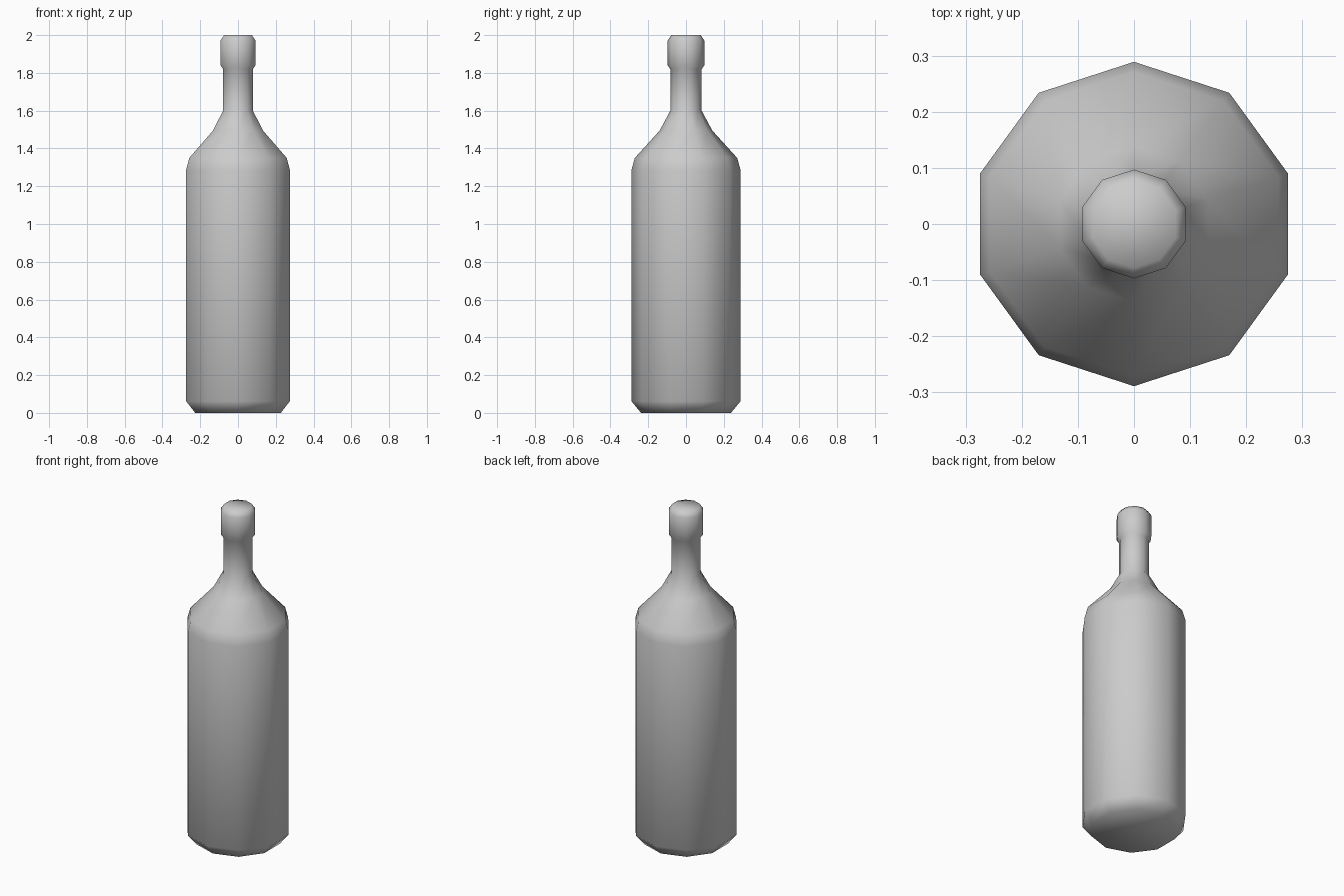
import bpy, bmesh, math

if "Cube" in bpy.data.objects:
    bpy.data.objects.remove(bpy.data.objects["Cube"])

SIDES = 10
# (radius, height) from base to mouth
profile = [
    (0.238, 0.0), (0.289, 0.062),                 # chamfered base
    (0.289, 1.285), (0.271, 1.35),                # body and shoulder edge
    (0.139, 1.495), (0.083, 1.60),                # sloping shoulder
    (0.083, 1.82), (0.097, 1.84),                 # neck and collar
    (0.097, 1.972), (0.078, 2.0),                 # rounded cap
]

bm = bmesh.new()
rings = []
for r, z in profile:
    ring = []
    for i in range(SIDES):
        a = math.pi / 2 + 2 * math.pi * i / SIDES
        ring.append(bm.verts.new((r * math.cos(a), r * math.sin(a), z)))
    rings.append(ring)

# Side walls
for lo, hi in zip(rings, rings[1:]):
    for i in range(SIDES):
        j = (i + 1) % SIDES
        bm.faces.new((lo[i], lo[j], hi[j], hi[i]))

# Closed base and top
bm.faces.new(rings[0][::-1])
bm.faces.new(rings[-1])
for f in bm.faces:
    f.smooth = True
bmesh.ops.recalc_face_normals(bm, faces=bm.faces[:])

mesh = bpy.data.meshes.new("bottle")
bm.to_mesh(mesh)
bm.free()
bottle = bpy.data.objects.new("bottle", mesh)
bpy.context.collection.objects.link(bottle)
